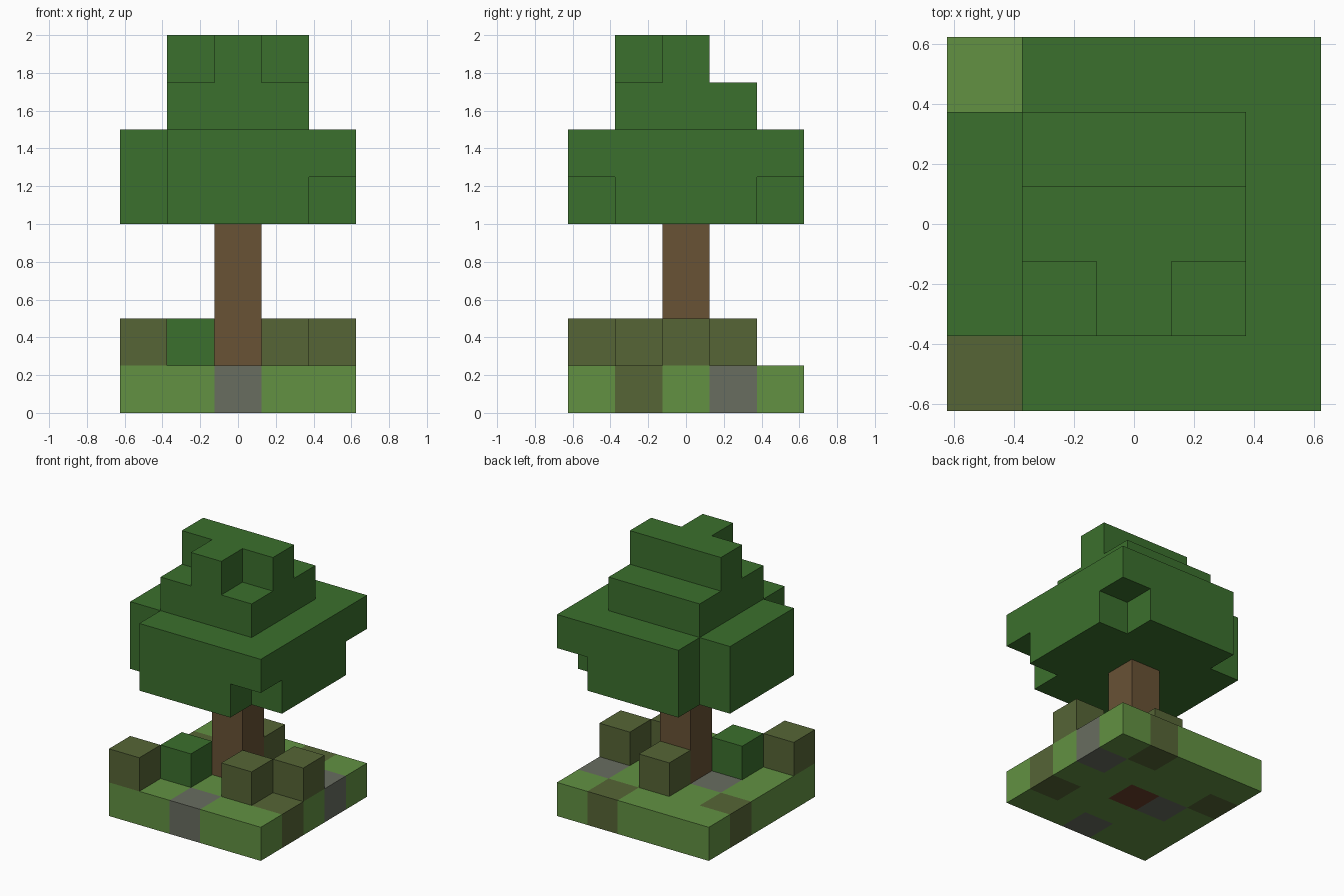
import bpy, bmesh, math
from mathutils import Vector

cube = bpy.data.objects.get("Cube")
if cube:
    bpy.data.objects.remove(cube, do_unlink=True)

UNIT = 0.25  # edge length of one block


def make_material(name, rgb):
    """Flat material from an sRGB colour in 0..255."""
    linear = [((c / 255 + 0.055) / 1.055) ** 2.4 for c in rgb] + [1.0]
    mat = bpy.data.materials.new(name)
    mat.use_nodes = True
    mat.diffuse_color = linear
    mat.node_tree.nodes["Principled BSDF"].inputs["Base Color"].default_value = linear
    return mat


# One letter per colour, used in the block maps
COLOURS = {
    "g": make_material("grass green", (98, 145, 66)),
    "s": make_material("stone grey", (104, 109, 96)),
    "m": make_material("moss olive", (86, 101, 54)),
    "b": make_material("bark brown", (104, 82, 53)),
    "r": make_material("root brown", (106, 64, 42)),
    "l": make_material("leaf green", (59, 112, 45)),
}


def layer(z, rows):
    """Blocks of one level; rows run from back to front, letters left to right."""
    return {(x, 4 - i, z): c
            for i, row in enumerate(rows.split())
            for x, c in enumerate(row) if c != "."}


# Ground slab with stone and moss patches, root in the middle
ground = layer(0, "gggmg mgggs gsrgg ggggm ggsgg")

# Trunk
trunk = {(2, 2, z): "b" for z in range(1, 4)}

# Crown of leaves, four levels
crown = {}
for z, rows in enumerate((".lll. lllll lllll lllll .lll.",
                          ".llll lllll lllll lllll .llll",
                          "..... .lll. .lll. .lll. .....",
                          "..... ..... .lll. ..l.. ....."), start=4):
    crown.update(layer(z, rows))

# Small bushes on the ground
parts = {"ground_slab": ground, "trunk": trunk, "leaf_crown": crown,
         "leaf_bush": {(1, 1, 1): "l"}}
for name, x, y in (("corner", 0, 0), ("front", 3, 1), ("side", 4, 2), ("back", 2, 3)):
    parts["moss_bush_" + name] = {(x, y, 1): "m"}

filled = set().union(*parts.values())
DIRECTIONS = [Vector(d) for d in
              ((1, 0, 0), (-1, 0, 0), (0, 1, 0), (0, -1, 0), (0, 0, 1), (0, 0, -1))]


def build(name, blocks):
    """Mesh with only the outer faces of the blocks, flat areas merged."""
    letters = sorted(set(blocks.values()))
    bm = bmesh.new()
    for cell, letter in blocks.items():
        centre = Vector(cell) + Vector((-2, -2, 0.5))
        for n in DIRECTIONS:
            if tuple(int(a + b) for a, b in zip(cell, n)) in filled:
                continue
            u = Vector((n.y, n.z, n.x))
            v = n.cross(u)
            corners = [centre + (n + u * a + v * b) / 2
                       for a, b in ((-1, -1), (1, -1), (1, 1), (-1, 1))]
            face = bm.faces.new([bm.verts.new(c * UNIT) for c in corners])
            face.material_index = letters.index(letter)
    bmesh.ops.remove_doubles(bm, verts=bm.verts, dist=0.001)
    bmesh.ops.dissolve_limit(bm, angle_limit=math.radians(1), verts=bm.verts,
                             edges=bm.edges, delimit={"MATERIAL"})
    mesh = bpy.data.meshes.new(name)
    bm.to_mesh(mesh)
    bm.free()
    for letter in letters:
        mesh.materials.append(COLOURS[letter])
    bpy.context.collection.objects.link(bpy.data.objects.new(name, mesh))


for part_name, part_blocks in parts.items():
    build(part_name, part_blocks)
